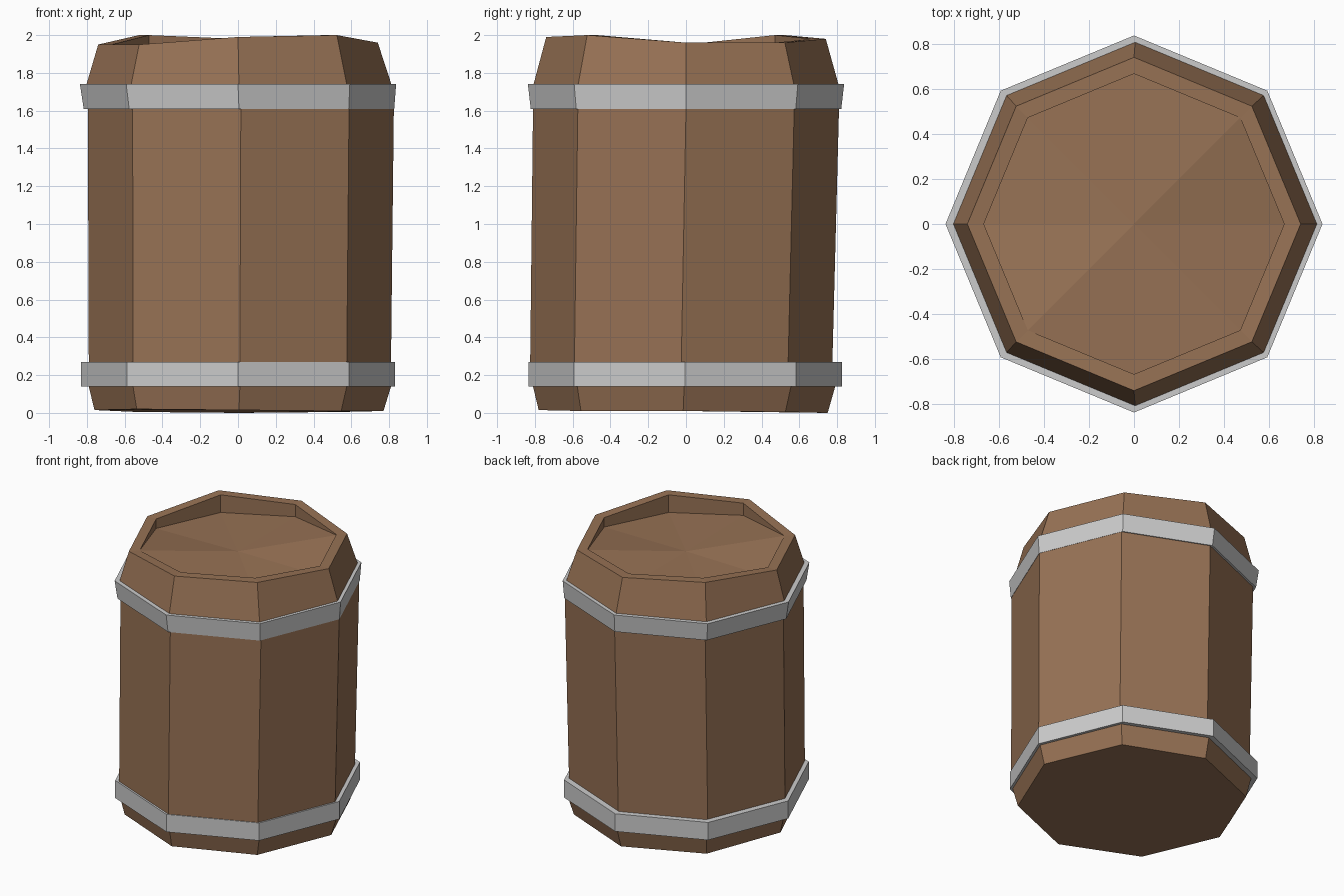
import bpy, bmesh
from math import cos, sin, pi

if "Cube" in bpy.data.objects:
    bpy.data.objects.remove(bpy.data.objects["Cube"])

N = 8


def ring(bm, r, z, cx=0.0, cy=0.0):
    """Octagon of vertices; z is one height or a height per corner."""
    zs = z if isinstance(z, list) else [z] * N
    return [bm.verts.new((cx + r * cos(i * 2 * pi / N),
                          cy + r * sin(i * 2 * pi / N), zs[i])) for i in range(N)]


def bridge(bm, a, b):
    for i in range(N):
        j = (i + 1) % N
        bm.faces.new((a[i], a[j], b[j], b[i]))


def finish(bm, name, mat=None):
    bmesh.ops.recalc_face_normals(bm, faces=bm.faces[:])
    mesh = bpy.data.meshes.new(name)
    bm.to_mesh(mesh)
    bm.free()
    obj = bpy.data.objects.new(name, mesh)
    bpy.context.collection.objects.link(obj)
    if mat:
        mesh.materials.append(mat)
    return obj


wood = bpy.data.materials.new("brown_wood")
wood.diffuse_color = (0.31, 0.168, 0.09, 1)
wood.use_nodes = True
wood.node_tree.nodes["Principled BSDF"].inputs["Base Color"].default_value = wood.diffuse_color

# Wooden body: slightly crooked octagonal wall, uneven rim and sunken lid
rim_z = [1.96, 1.96, 1.98, 2.0, 1.95, 1.95, 1.99, 2.0]
lid_z = [1.89, 1.955, 1.89, 1.87, 1.88, 1.95, 1.90, 1.87]
base_z = [0.01, 0.005, 0.0, 0.005, 0.015, 0.02, 0.015, 0.01]
bm = bmesh.new()
loops = [
    ring(bm, 0.765, base_z, 0.005, -0.015),
    ring(bm, 0.80, 0.14, 0.01, -0.01),
    ring(bm, 0.80, 0.27, 0.01, -0.025),
    ring(bm, 0.81, 1.61, 0.015, 0.0),
    ring(bm, 0.807, 1.74, 0.005, 0.0),
    ring(bm, 0.74, rim_z),
    ring(bm, 0.667, rim_z),
    ring(bm, 0.667, lid_z),
]
for a, b in zip(loops, loops[1:]):
    bridge(bm, a, b)
bm.faces.new(loops[0][::-1])
middle = bm.verts.new((0, 0, 1.89))
for i in range(N):
    bm.faces.new((loops[-1][i], loops[-1][(i + 1) % N], middle))
finish(bm, "barrel_body", wood)


# Metal hoops: closed octagonal bands around the body
def hoop(name, bottom, top):
    bm = bmesh.new()
    loops = [ring(bm, *bottom), ring(bm, *top),
             ring(bm, 0.78, top[1]), ring(bm, 0.78, bottom[1])]
    for i in range(4):
        bridge(bm, loops[i], loops[(i + 1) % 4])
    finish(bm, name)


hoop("lower_hoop", (0.83, 0.14, 0.0, -0.005), (0.83, 0.27, 0.0, -0.005))
hoop("upper_hoop", (0.822, 1.61, 0.005, 0.0), (0.837, 1.74, 0.0, 0.0))
